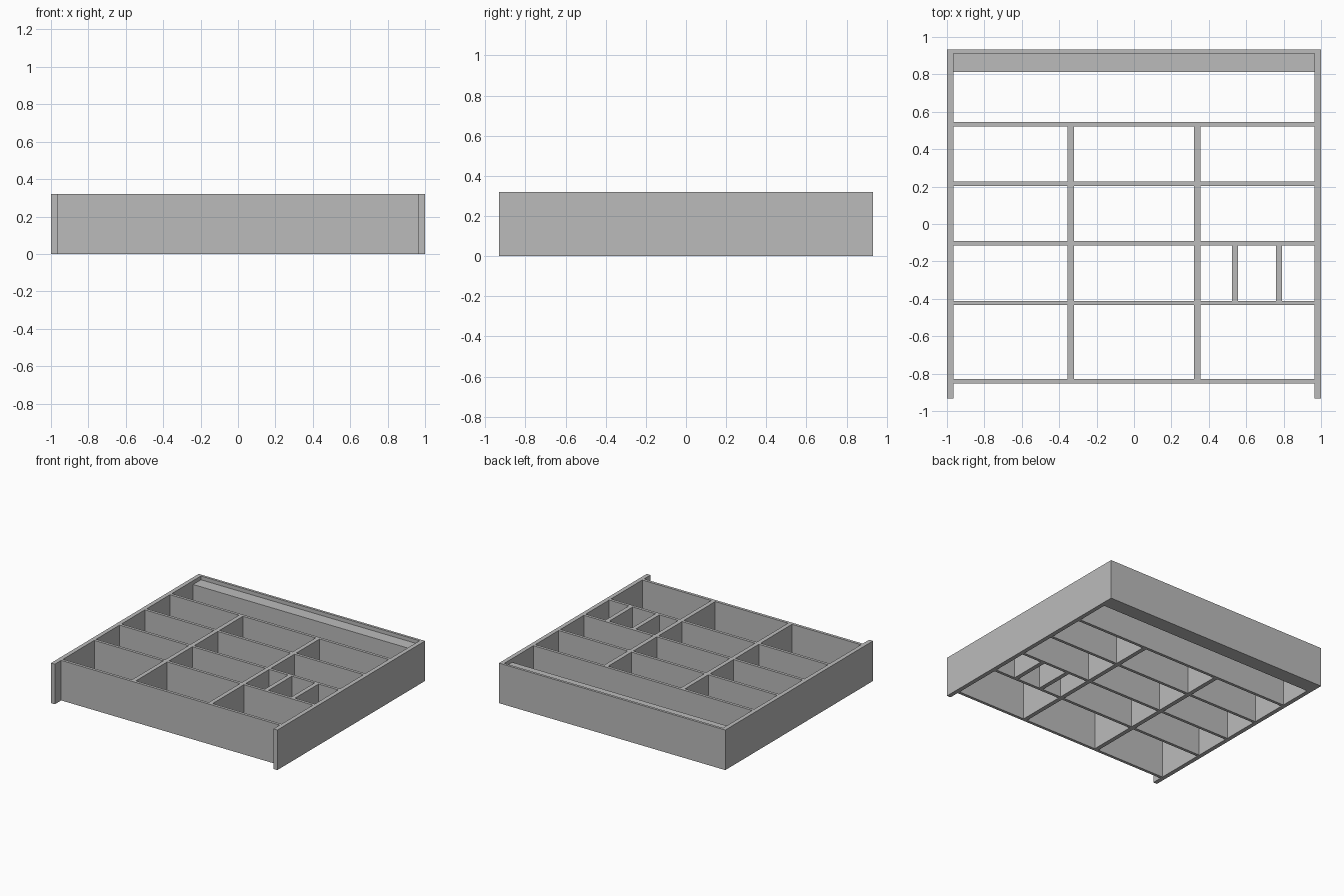
import bpy

if "Cube" in bpy.data.objects:
    bpy.data.objects.remove(bpy.data.objects["Cube"])

H = 0.32          # tray height
BACK = 0.932      # half depth
INNER = 0.966     # inside face of the side walls
T = 0.034         # thick board
T2 = 0.023        # thin board

grey = bpy.data.materials.new("plain_grey")
grey.diffuse_color = (0.5, 0.5, 0.5, 1)
grey.use_nodes = True
grey.node_tree.nodes["Principled BSDF"].inputs["Base Color"].default_value = grey.diffuse_color


def board(name, x0, x1, y0, y1, z0=0.0, z1=H):
    """Box between the given limits."""
    bpy.ops.mesh.primitive_cube_add(
        size=1, location=((x0 + x1) / 2, (y0 + y1) / 2, (z0 + z1) / 2))
    ob = bpy.context.object
    ob.name = name
    ob.scale = (x1 - x0, y1 - y0, z1 - z0)
    bpy.ops.object.transform_apply(location=False, rotation=False, scale=True)
    ob.data.materials.append(grey)
    return ob


# outer side walls, running past the front panel
board("left_wall", -1, -INNER, -BACK, BACK)
board("right_wall", INNER, 1, -BACK, BACK)

# thin back panel with a lower, deep rail in front of it
board("back_panel", -INNER, INNER, BACK - 0.02, BACK)
board("back_rail", -INNER, INNER, 0.813, BACK - 0.02, 0, H - 0.03)

# front panel and cross dividers
rows = [-0.84, -0.422, -0.103, 0.216, 0.533]
for i, y in enumerate(rows):
    name = "front_panel" if i == 0 else f"cross_divider_{i}"
    board(name, -INNER, INNER, y - T2 / 2, y + T2 / 2)

# lengthwise dividers between neighbouring cross boards
for i, (ya, yb) in enumerate(zip(rows, rows[1:])):
    columns = [-0.339, 0.339]
    if i == 1:
        columns += [0.54, 0.775]   # small compartments
    for j, x in enumerate(columns):
        board(f"long_divider_{i}_{j}", x - T / 2, x + T / 2,
              ya + T2 / 2, yb - T2 / 2)
